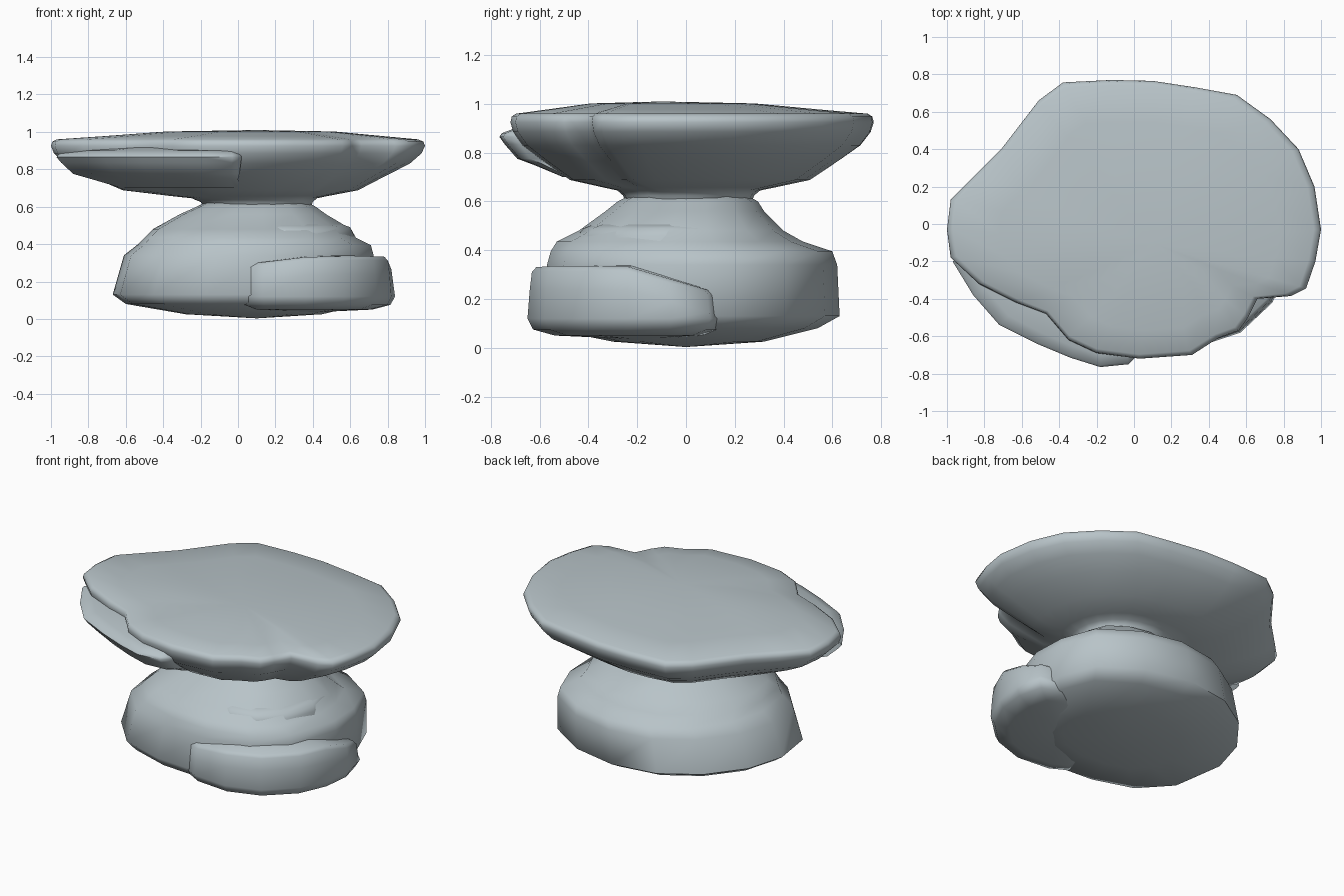
import bpy, bmesh, math

if "Cube" in bpy.data.objects:
    bpy.data.objects.remove(bpy.data.objects["Cube"])

stone = bpy.data.materials.new("blue_grey_stone")
stone.diffuse_color = (0.48, 0.55, 0.58, 1)
stone.use_nodes = True
stone.node_tree.nodes["Principled BSDF"].inputs["Base Color"].default_value = stone.diffuse_color


def loft(name, rings, bottom, top):
    """Skin a stack of closed rings (bottom to top), capped by centre points."""
    bm = bmesh.new()
    loops = [[bm.verts.new(p) for p in r] for r in rings]
    n = len(loops[0])
    lo, hi = bm.verts.new(bottom), bm.verts.new(top)
    for a, b in zip(loops, loops[1:]):
        for i in range(n):
            j = (i + 1) % n
            bm.faces.new((a[i], a[j], b[j], b[i]))
    for i in range(n):
        j = (i + 1) % n
        bm.faces.new((loops[0][j], loops[0][i], lo))
        bm.faces.new((loops[-1][i], loops[-1][j], hi))
    bmesh.ops.recalc_face_normals(bm, faces=bm.faces)
    me = bpy.data.meshes.new(name)
    bm.to_mesh(me)
    bm.free()
    me.materials.append(stone)
    ob = bpy.data.objects.new(name, me)
    bpy.context.collection.objects.link(ob)
    bpy.ops.object.select_all(action='DESELECT')
    ob.select_set(True)
    bpy.context.view_layer.objects.active = ob
    bpy.ops.object.shade_smooth_by_angle(angle=math.radians(62))
    return ob


def blend(outline, t, z, centre=(0.1, 0.01), rx=0.30, ry=0.27):
    """Ring between an outline (t=0) and the neck ellipse (t=1)."""
    ring = []
    for x, y in outline:
        a = math.atan2(y - centre[1], x - centre[0])
        ex, ey = centre[0] + rx * math.cos(a), centre[1] + ry * math.sin(a)
        ring.append((x + (ex - x) * t - .16 * t * (1 - t), y + (ey - y) * t, z))
    return ring


def fit(outline, z, x0, x1, y0, y1):
    """Outline stretched into the given x and y limits."""
    xs, ys = [p[0] for p in outline], [p[1] for p in outline]
    fx = (x1 - x0) / (max(xs) - min(xs))
    fy = (y1 - y0) / (max(ys) - min(ys))
    return [(x0 + (x - min(xs)) * fx, y0 + (y - min(ys)) * fy, z)
            for x, y in outline]


# table slab
slab = [(1.0, -.03), (.965, .2), (.88, .4), (.73, .56), (.55, .69), (.33, .73),
        (.1, .765), (-.12, .77), (-.38, .757), (-.51, .66), (-.71, .4),
        (-.85, .26), (-.98, .13), (-1.0, -.03), (-.98, -.18), (-.83, -.32),
        (-.63, -.42), (-.47, -.48), (-.35, -.62), (-.2, -.69), (.03, -.72),
        (.31, -.70), (.45, -.61), (.56, -.57), (.61, -.5), (.66, -.40),
        (.84, -.385), (.92, -.345), (.97, -.2)]
prof = [(1.03, .59), (1.0, .625), (.95, .645), (.83, .657), (.53, .688),
        (.28, .77), (.11, .83), (.025, .885), (0, .925), (.012, .948), (.05, .96)]
rings = [blend(slab, t, z) for t, z in prof]
for s, z in ((.75, .977), (.45, 1.002)):
    rings.append([(.12 + (x - .12) * s, -.12 + (y + .12) * s, z) for x, y in slab])
loft("table_slab", rings, (.1, 0, .59), (.1, -.1, 1.01))

# broken lower shelf on the slab's front left
shelf = [(.02, -.70), (-.03, -.75), (-.18, -.765), (-.34, -.715), (-.52, -.64),
         (-.72, -.54), (-.86, -.38), (-.97, -.2), (-.7, -.15), (-.3, -.3),
         (0, -.4)]
loft("slab_shelf",
     [blend(shelf, t, z) for t, z in
      ((.5, .70), (.27, .75), (.14, .775), (.04, .835), (0, .865), (.02, .88),
       (.12, .90))],
     (-.3, -.3, .70), (-.45, -.4, .93))

# stepped base with waist
base = [(.73, -.05), (.72, .18), (.63, .41), (.38, .57), (.09, .63), (-.2, .585),
        (-.43, .44), (-.6, .22), (-.67, -.02), (-.63, -.29), (-.45, -.49),
        (-.17, -.58), (.12, -.6), (.42, -.53), (.62, -.37)]
limits = [(.025, -.28, .45, -.3, .32), (.08, -.6, .68, -.57, .54),
          (.13, -.67, .73, -.6, .63), (.34, -.61, .725, -.57, .62),
          (.395, -.54, .71, -.555, .60), (.435, -.5, .63, -.53, .48),
          (.48, -.455, .605, -.44, .40), (.56, -.31, .47, -.33, .32),
          (.60, -.22, .415, -.28, .295), (.625, -.17, .37, -.23, .25)]
loft("base", [fit(base, *l) for l in limits], (.1, 0, .003), (.1, 0, .63))

# raised ledge around the base's front right
ledge = [(.80, .10), (.64, .15), (.3, 0), (.0, -.4), (.02, -.57), (.13, -.63),
         (.36, -.65), (.57, -.58), (.74, -.42), (.82, -.24), (.84, -.06)]
steps = [(.75, .05), (.95, .075), (1, .12), (.98, .24), (.96, .315), (.92, .335)]
rings = []
for s, z in steps:
    ring = []
    for x, y in ledge:
        # top slopes down towards both ends
        drop = (max(0, y + .25) * .27 + max(0, .4 - x) * .11) * (z > .2)
        ring.append((.35 + (x - .35) * s, -.2 + (y + .2) * s, z - drop))
    rings.append(ring)
loft("base_ledge", rings, (.4, -.2, .035), (.4, -.2, .345))

# crumbled step above the ledge
step = [(.5, .25), (.3, .2), (.05, -.2), (.1, -.40), (.25, -.445), (.42, -.40),
        (.55, -.27), (.62, -.08), (.60, .1)]
loft("upper_step",
     [fit(step, z, .05, x1, y0, .2) for z, x1, y0 in
      ((.40, .625, -.45), (.46, .615, -.445), (.49, .60, -.42), (.505, .56, -.38))],
     (.3, -.1, .40), (.3, -.1, .53))
